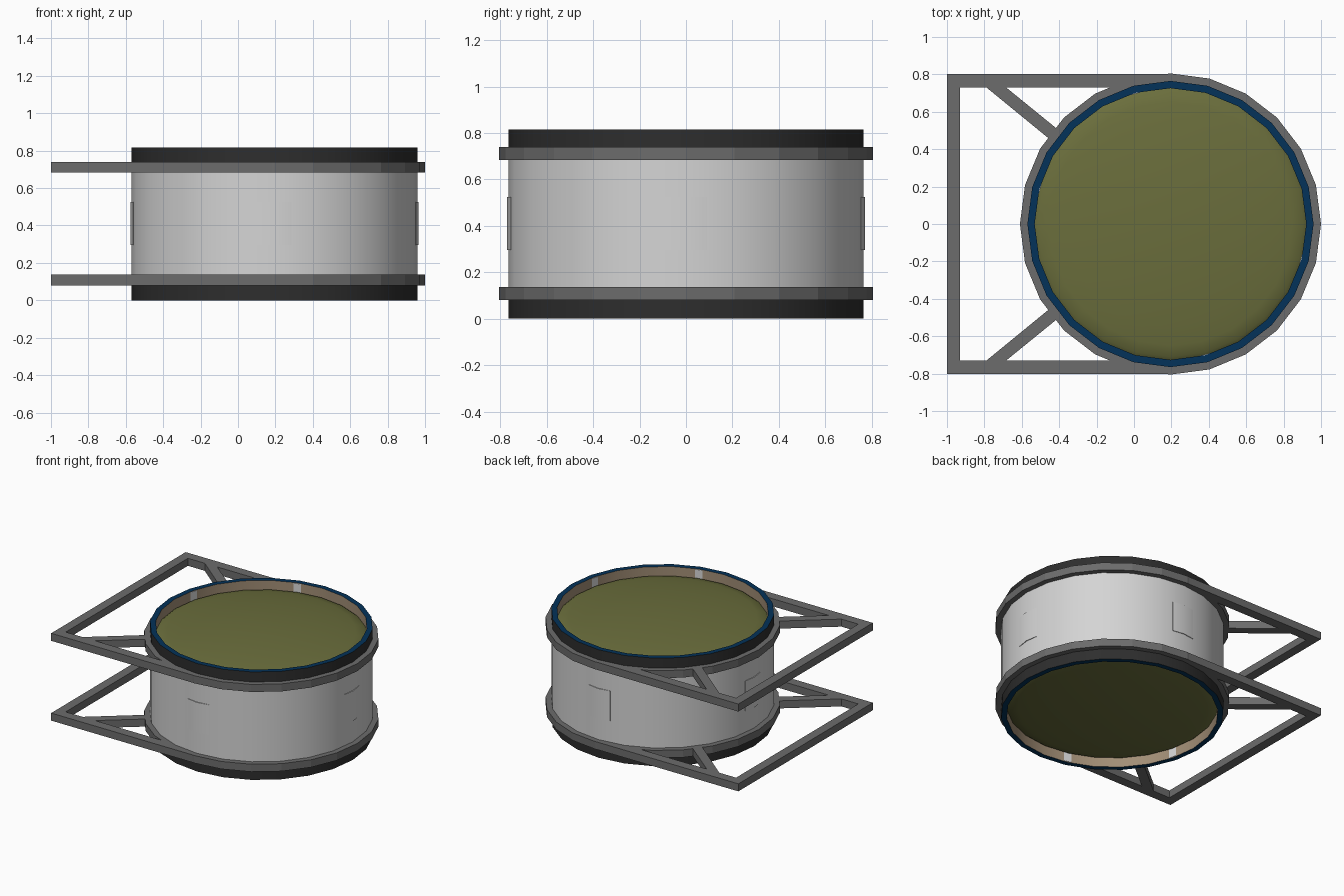
import bpy, bmesh, math
from mathutils import Vector

if "Cube" in bpy.data.objects:
    bpy.data.objects.remove(bpy.data.objects["Cube"])

CX, R, RI, H, N = 0.195, 0.765, 0.726, 0.816, 24
BAND_Z = ((0.08, 0.137), (0.683, 0.74))


def mat(name, rgb):
    m = bpy.data.materials.new(name)
    m.diffuse_color = (*rgb, 1)
    m.use_nodes = True
    m.node_tree.nodes["Principled BSDF"].inputs["Base Color"].default_value = m.diffuse_color
    return m


STEEL = mat("light_grey", (0.66, 0.66, 0.66))
FRAME = mat("mid_grey", (0.15, 0.15, 0.15))
DARK = mat("near_black", (0.027, 0.027, 0.027))
BLUE = mat("deep_blue", (0.001, 0.032, 0.10))
OLIVE = mat("olive", (0.145, 0.155, 0.045))
TAN = mat("tan", (0.36, 0.27, 0.18))


def make(name, verts, faces, mats, smooth=False, rule=None):
    me = bpy.data.meshes.new(name)
    me.from_pydata(verts, [], faces)
    bm = bmesh.new()
    bm.from_mesh(me)
    bmesh.ops.remove_doubles(bm, verts=bm.verts, dist=1e-5)
    bmesh.ops.recalc_face_normals(bm, faces=bm.faces)
    bm.to_mesh(me)
    bm.free()
    for m in mats:
        me.materials.append(m)
    ob = bpy.data.objects.new(name, me)
    bpy.context.collection.objects.link(ob)
    if rule:
        for p in me.polygons:
            p.material_index = rule(p)
    if smooth:
        bpy.ops.object.select_all(action='DESELECT')
        ob.select_set(True)
        bpy.context.view_layer.objects.active = ob
        bpy.ops.object.shade_smooth_by_angle(angle=math.radians(35))
    return ob


def polar(a, r, z):
    return (CX + r * math.cos(a), r * math.sin(a), z)


def lathe(name, profile, mats, smooth=False, rule=None):
    """Spin a closed r,z profile around the drum axis."""
    k = len(profile)
    verts = [polar(2 * math.pi * i / N, r, z) for i in range(N) for r, z in profile]
    faces = []
    for i in range(N):
        j = (i + 1) % N
        for a in range(k):
            b = (a + 1) % k
            if profile[a][0] == 0 and profile[b][0] == 0:
                continue
            q = [i * k + a, i * k + b, j * k + b, j * k + a]
            if profile[a][0] == 0:
                q.pop(3)
            elif profile[b][0] == 0:
                q.pop(2)
            faces.append(q)
    return make(name, verts, faces, mats, smooth, rule)


def tube(name, ri, ro, z0, z1, mats, smooth=False, rule=None):
    return lathe(name, [(ri, z0), (ro, z0), (ro, z1), (ri, z1)], mats, smooth, rule)


def prism(name, outline, z0, z1, m, smooth=False):
    n = len(outline)
    verts = [(x, y, z) for z in (z0, z1) for x, y in outline]
    faces = [list(range(n)), list(range(n, 2 * n))]
    faces += [(i, (i + 1) % n, n + (i + 1) % n, n + i) for i in range(n)]
    return make(name, verts, faces, [m], smooth)


def facing(p):
    """0 = outside wall, 1 = inside wall, 2 = flat annulus."""
    if abs(p.normal.z) > 0.5:
        return 2
    return 1 if p.normal.dot(p.center - Vector((CX, 0, p.center.z))) < 0 else 0


# Drum wall and the dark end rims with blue lips
tube("drum_wall", RI, R, 0.08, H - 0.08, [STEEL, TAN, STEEL], True, facing)
tube("bottom_rim", RI, R, 0, 0.08, [DARK, TAN, BLUE], True, facing)
tube("top_rim", RI, R, H - 0.08, H, [DARK, TAN, BLUE], True, facing)

# Recessed, gently domed end covers
dome = [(0, 0.810), (0.2, 0.806), (0.4, 0.794), (0.55, 0.779), (0.65, 0.765), (0.71, 0.753),
        (0.728, 0.74), (0.728, 0.72), (0, 0.72)]
lathe("top_cover", dome, [OLIVE], True)
lathe("bottom_cover", [(r, H - z) for r, z in dome], [OLIVE], True)

# Light strips on the inside wall, four at each end
for end, z0, angles in (("bottom", 0.004, (15, 75, 195, 255)), ("top", H - 0.104, (105, 165, 285, 345))):
    for i, deg in enumerate(angles):
        a, d = math.radians(deg), math.radians(2.2)
        out = [polar(t, r, 0)[:2] for t, r in ((a - d, 0.7215), (a + d, 0.7215), (a + d, 0.735), (a - d, 0.735))]
        prism(f"{end}_inner_strip_{i}", out, z0, z0 + 0.1, STEEL)

# Thin plates on the four sides, blending into the drum wall
for i in range(4):
    c = i * math.pi / 2
    ts = [math.radians(t) for t in (-6.8, 0, 6.8)]
    h = math.pi / N
    edge = [R * math.cos(h) / math.cos(h - abs(t)) for t in ts]
    lift = (0.003, 0.006, 0.003)
    out = [polar(c + t, r + u, 0)[:2] for t, r, u in zip(ts, edge, lift)]
    out += [polar(c + t, r - 0.01, 0)[:2] for t, r in reversed(list(zip(ts, edge)))]
    prism(f"side_plate_{i}", out, 0.297, 0.525, STEEL, True)

# Two support frames: clamp ring, back bar, side bars and braces
for lvl, (z0, z1) in zip(("lower", "upper"), BAND_Z):
    tube(f"{lvl}_clamp_ring", 0.75, 0.805, z0, z1, [FRAME])
    prism(f"{lvl}_back_bar", [(-1, -0.803), (-0.93, -0.803), (-0.93, 0.803), (-1, 0.803)], z0, z1, FRAME)
    for side, s in (("front", -1), ("rear", 1)):
        prism(f"{lvl}_{side}_bar", [(-0.93, s * 0.73), (CX, s * 0.73), (CX, s * 0.803), (-0.93, s * 0.803)],
              z0, z1, FRAME)
        prism(f"{lvl}_{side}_brace", [(-0.795, s * 0.735), (-0.69, s * 0.735), (-0.37, s * 0.475), (-0.42, s * 0.428)],
              z0, z1, FRAME)
